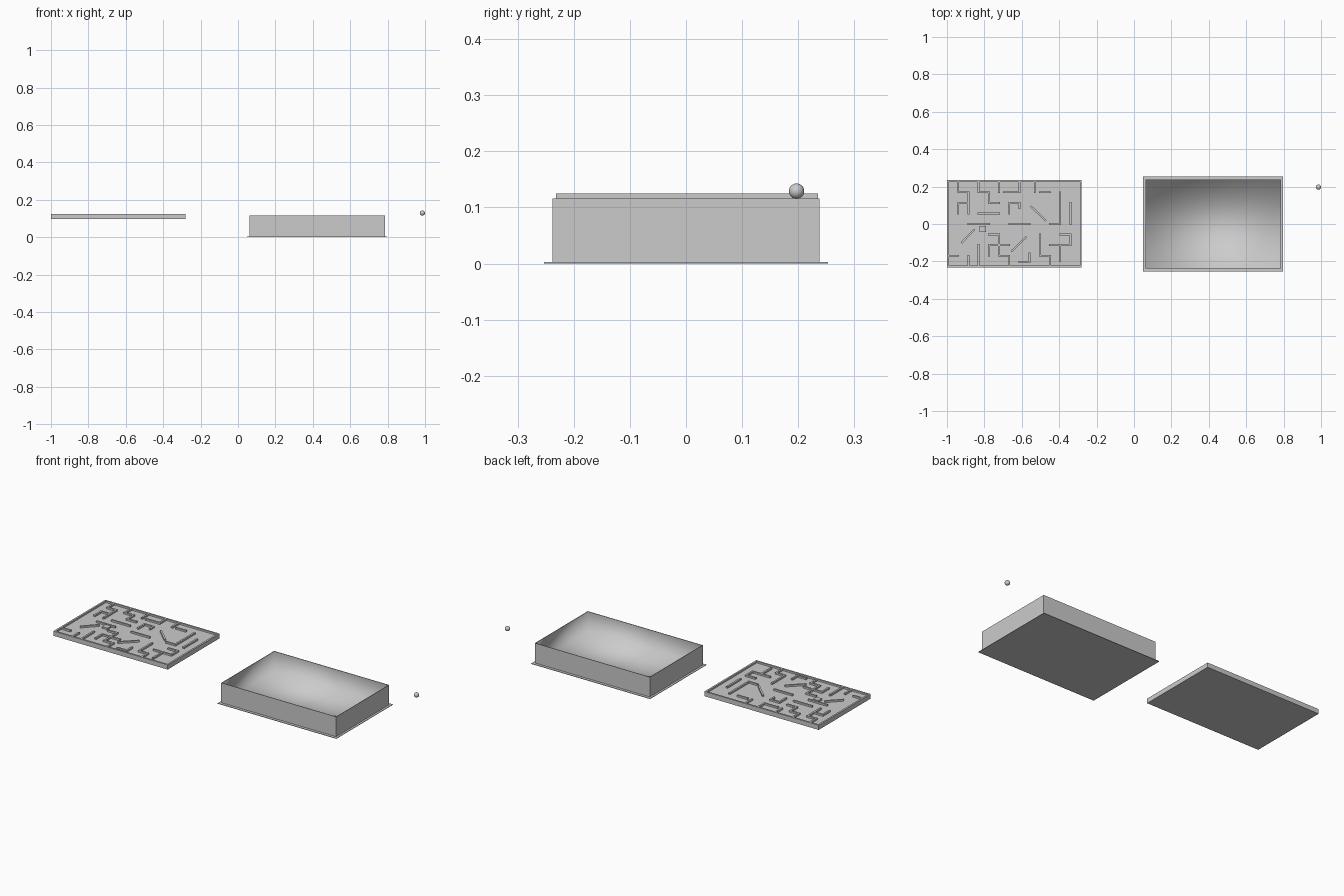
import bpy, bmesh, math
from mathutils import Matrix, Vector

if "Cube" in bpy.data.objects:
    bpy.data.objects.remove(bpy.data.objects["Cube"])

FLOOR, TOP = 0.115, 0.1245      # maze floor and wall tops
T = 0.010                       # maze wall thickness


def finish(bm, name):
    bmesh.ops.recalc_face_normals(bm, faces=bm.faces)
    me = bpy.data.meshes.new(name)
    bm.to_mesh(me)
    bm.free()
    ob = bpy.data.objects.new(name, me)
    bpy.context.collection.objects.link(ob)
    return ob


def add_box(bm, centre, size, angle=0.0):
    m = (Matrix.Translation(centre) @ Matrix.Rotation(angle, 4, 'Z')
         @ Matrix.Diagonal((*size, 1)))
    bmesh.ops.create_cube(bm, size=1, matrix=m)


def add_wall(bm, a, b, extra=T):
    a, b = Vector(a), Vector(b)
    d, c = b - a, (a + b) / 2
    add_box(bm, (c.x, c.y, (FLOOR + TOP) / 2),
            (d.length + extra, T, TOP - FLOOR), math.atan2(d.y, d.x))


# Maze base plate
X0, X1, Y0, Y1 = -1.0, -0.28, -0.232, 0.235
bm = bmesh.new()
add_box(bm, ((X0 + X1) / 2, (Y0 + Y1) / 2, (0.098 + FLOOR) / 2),
        (X1 - X0, Y1 - Y0, FLOOR - 0.098))
finish(bm, "maze_base")

# Maze rim
bm = bmesh.new()
h = T / 2
rim = [(X0 + h, Y0 + h), (X1 - h, Y0 + h), (X1 - h, Y1 - h), (X0 + h, Y1 - h)]
for i in range(4):
    add_wall(bm, rim[i], rim[(i + 1) % 4])
finish(bm, "maze_rim")


# Maze walls: polylines on a 13 x 8 grid, columns from left, rows from bottom
def grid(p):
    return (-0.994 + p[0] * 0.0545, -0.226 + p[1] * 0.0565)


upper = [
    [(1, 8), (1, 7)],
    [(1, 5), (1, 6), (2, 6)], [(2, 7), (2, 5)], [(1, 7), (2, 7)],
    [(3, 8), (3, 7)], [(4, 7), (4, 6), (5, 6)], [(5, 8), (5, 7)],
    [(3, 7), (4, 7)], [(3, 5), (5, 5)],
    [(5.5, 7), (7, 7), (7, 8)], [(6, 5), (6, 6), (7, 6), (7, 5.5)],
    [(8.5, 8), (8.5, 7)], [(9, 7), (10, 7)],
    [(11, 7), (11, 4)], [(12, 6), (12, 4)], [(10, 4), (11, 4)],
]
lower = [
    [(2, 4), (4, 4)], [(6, 4), (8, 4)],
    [(0, 1), (1, 1)], [(2, 0), (2, 1)], [(3, 0), (3, 2)],
    [(4, 1), (4, 2), (6, 2)], [(5, 3), (5, 1), (6, 1)], [(4, 3), (5, 3)],
    [(6, 0), (6, 1)], [(7, 0.4), (8, 0.4), (8, 1.2)],
    [(9, 3), (9, 1), (10, 1), (10, 0)],
    [(10, 2), (12, 2), (12, 3), (11, 3)], [(11, 2), (11, 0.5)],
]
slanted = [
    [(1.3, 2.2), (2.6, 3.5)], [(6.2, 1.4), (7.7, 2.8)],
    [(8.1, 5.7), (9.6, 4.3)],
]
bm = bmesh.new()
for line in upper + lower:
    for a, b in zip(line, line[1:]):
        add_wall(bm, grid(a), grid(b))
for a, b in slanted:
    add_wall(bm, grid(a), grid(b), 0.0)
add_box(bm, (-0.809, -0.027, (FLOOR + TOP) / 2), (0.034, 0.032, TOP - FLOOR))
finish(bm, "maze_walls")

# Open tray: loft rectangles from the flange, up the wall, over and down inside
CX, CY = 0.423, 0.0
profile = [(0.374, 0.2535, 0.0), (0.374, 0.2535, 0.003), (0.362, 0.238, 0.003),
           (0.362, 0.238, 0.116), (0.359, 0.235, 0.116), (0.359, 0.235, 0.006)]
bm = bmesh.new()
rings = [[bm.verts.new((CX + sx * hx, CY + sy * hy, z))
          for sx, sy in ((-1, -1), (1, -1), (1, 1), (-1, 1))]
         for hx, hy, z in profile]
for k, (lo, hi) in enumerate(zip(rings, rings[1:])):
    for i in range(4):
        j = (i + 1) % 4
        f = bm.faces.new((lo[i], lo[j], hi[j], hi[i]))
        f.smooth = k == 4          # soft shading inside the tray
bm.faces.new(rings[0])
bm.faces.new(rings[-1]).smooth = True
finish(bm, "tray")

# Ball
bpy.ops.mesh.primitive_uv_sphere_add(segments=32, ring_count=16, radius=0.0137,
                                     location=(0.986, 0.197, 0.129))
bpy.context.object.name = "ball"
bpy.ops.object.shade_smooth()
